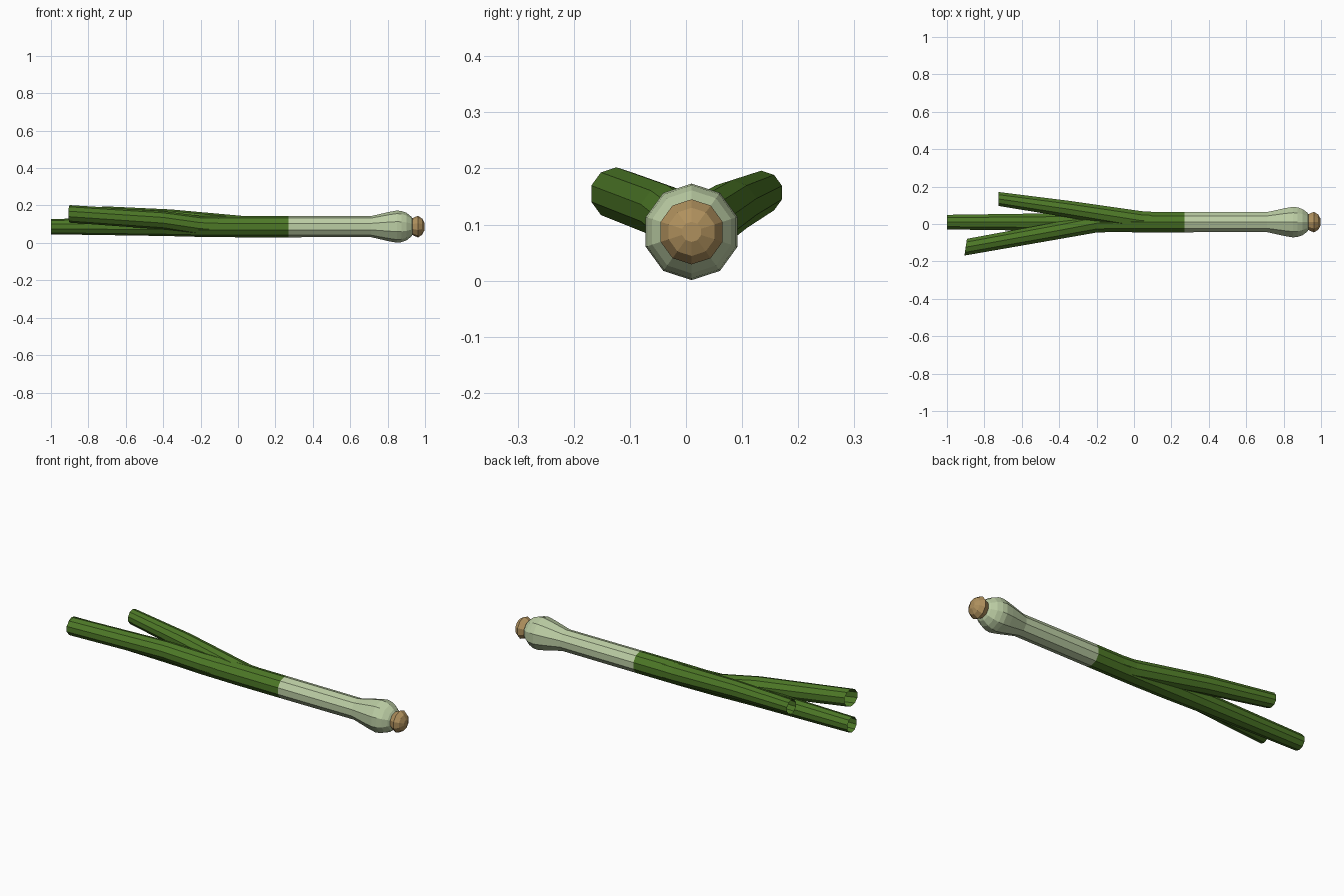
import bpy, bmesh, math

if "Cube" in bpy.data.objects:
    bpy.data.objects.remove(bpy.data.objects["Cube"])

SIDES = 10
CY, CZ = 0.01, 0.087   # axis of the stalk


def material(name, rgb):
    m = bpy.data.materials.new(name)
    m.diffuse_color = (*rgb, 1.0)
    m.use_nodes = True
    m.node_tree.nodes["Principled BSDF"].inputs["Base Color"].default_value = m.diffuse_color
    return m


green = material("leaf green", (0.075, 0.19, 0.02))
pale = material("pale green", (0.50, 0.61, 0.37))
tan = material("root tan", (0.43, 0.28, 0.11))


def tube(name, stations, mat, shear=0.0, cap_start=False, cap_end=False):
    """Ten-sided loft along x; stations are (x, y, z, radius)."""
    bm = bmesh.new()
    rings = []
    for i, (x, y, z, r) in enumerate(stations):
        k = shear if i == len(stations) - 1 else 0.0
        ring = []
        for s in range(SIDES):
            a = math.pi / 2 + 2 * math.pi * s / SIDES
            dy = r * math.cos(a)
            ring.append(bm.verts.new((x + k * dy, y + dy, z + r * math.sin(a))))
        rings.append(ring)
    for a, b in zip(rings, rings[1:]):
        for s in range(SIDES):
            t = (s + 1) % SIDES
            # stations run towards -x, keep the normals outward
            bm.faces.new((a[s], b[s], b[t], a[t]))
    if cap_start:
        bm.faces.new(rings[0])
    if cap_end:
        bm.faces.new(rings[-1][::-1])
    bmesh.ops.recalc_face_normals(bm, faces=bm.faces)
    me = bpy.data.meshes.new(name)
    bm.to_mesh(me)
    bm.free()
    me.materials.append(mat)
    ob = bpy.data.objects.new(name, me)
    bpy.context.collection.objects.link(ob)
    return ob


def axis(profile):
    return [(x, CY, CZ, r) for x, r in profile]


# root knob: squashed low-poly ball
tube("root_knob", axis([(0.998, 0.018), (0.985, 0.043), (0.962, 0.058),
                        (0.935, 0.046), (0.915, 0.028)]), tan,
     cap_start=True, cap_end=True)

# pale bulb and lower stalk
tube("bulb_stalk", axis([(0.935, 0.040), (0.925, 0.055), (0.90, 0.074),
                         (0.875, 0.083), (0.85, 0.086), (0.81, 0.079),
                         (0.71, 0.056), (0.27, 0.057)]), pale, cap_start=True)

# green stalk running into the straight, open-ended middle leaf
tube("middle_leaf", axis([(0.27, 0.057), (0.0, 0.057), (-0.2, 0.055),
                          (-0.4, 0.050), (-1.0, 0.041)]), green)

# side leaves, hollow and open at the tips
tube("back_leaf", [(0.20, CY, CZ, 0.052), (0.04, 0.018, 0.090, 0.053),
                   (-0.36, 0.081, 0.132, 0.047),
                   (-0.725, 0.134, 0.157, 0.039)], green)
tube("front_leaf", [(0.0, CY, CZ, 0.052), (-0.2, 0.004, 0.092, 0.052),
                    (-0.4, -0.034, 0.121, 0.049),
                    (-0.9, -0.124, 0.155, 0.047)], green, shear=0.15)
